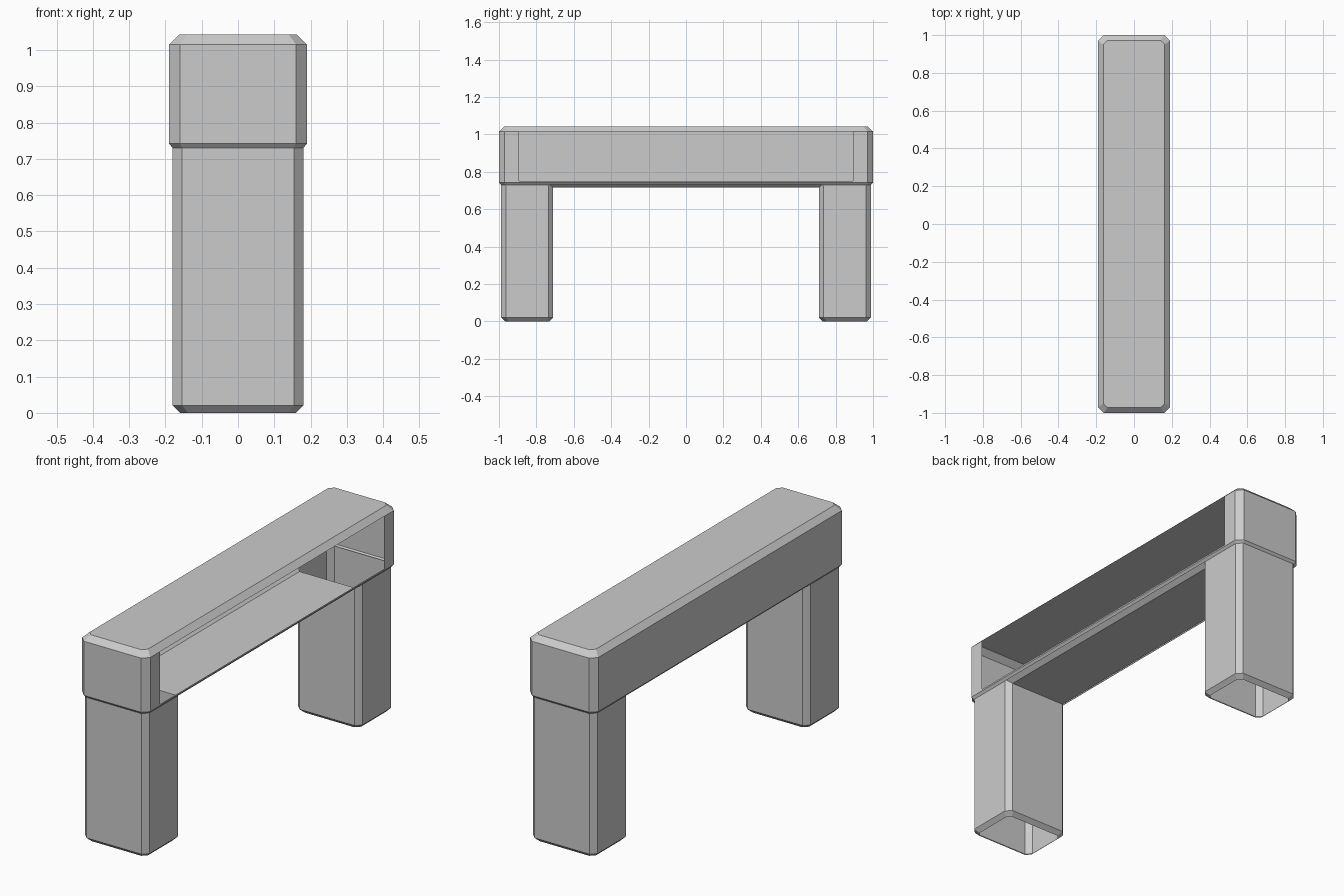
import bpy
import bmesh

cube = bpy.data.objects.get("Cube")
if cube:
    bpy.data.objects.remove(cube, do_unlink=True)

grey = bpy.data.materials.new("plain_grey")
grey.use_nodes = True
colour = (0.6, 0.6, 0.6, 1)
grey.diffuse_color = colour
grey.node_tree.nodes["Principled BSDF"].inputs["Base Color"].default_value = colour


def ring(bm, hx, y0, y1, chamfer, z):
    """Rectangle with cut corners, counter-clockwise; first side faces +x."""
    c = chamfer
    pts = [(hx, y0 + c), (hx, y1 - c), (hx - c, y1), (c - hx, y1),
           (-hx, y1 - c), (-hx, y0 + c), (c - hx, y0), (hx - c, y0)]
    return [bm.verts.new((x, y, z)) for x, y in pts]


def bridge(bm, low, high, skip=()):
    n = len(low)
    for i in range(n):
        if i not in skip:
            j = (i + 1) % n
            bm.faces.new((low[i], low[j], high[j], high[i]))


def finish(bm, name):
    mesh = bpy.data.meshes.new(name)
    bm.to_mesh(mesh)
    bm.free()
    mesh.materials.append(grey)
    obj = bpy.data.objects.new(name, mesh)
    bpy.context.collection.objects.link(obj)
    return obj


# Hollow beam: lip, walls, chamfered top, and an open window in the +x wall
bm = bmesh.new()
lip = ring(bm, 0.18, -0.99, 0.99, 0.026, 0.73)
base = ring(bm, 0.19, -1, 1, 0.03, 0.742)
shoulder = ring(bm, 0.19, -1, 1, 0.03, 1.015)
top = ring(bm, 0.162, -0.972, 0.972, 0.022, 1.042)
bridge(bm, lip, base)
bridge(bm, base, shoulder, skip=(0,))
bridge(bm, shoulder, top)
bm.faces.new(top)
window = [bm.verts.new((0.19, y, z)) for y, z in
          ((-0.893, 1.015), (-0.893, 0.75), (0.893, 0.75), (0.893, 1.015))]
frame = [shoulder[0], base[0], base[1], shoulder[1]]
for i in range(3):
    bm.faces.new((frame[i], frame[i + 1], window[i + 1], window[i]))
finish(bm, "beam")

# Hollow legs, open at both ends; the inner wall stops at the beam floor
INNER, OUTER, CUT = 0.71, 0.988, 0.026
FLOOR, EDGE = 0.715, 0.738
for name, side in (("front_leg", -1), ("back_leg", 1)):
    y0, y1 = sorted((side * INNER, side * OUTER))
    bm = bmesh.new()
    foot = ring(bm, 0.16, y0 + 0.02, y1 - 0.02, 0.022, 0)
    ankle = ring(bm, 0.18, y0, y1, CUT, 0.02)
    head = ring(bm, 0.18, y0, y1, CUT, EDGE)
    for v in head:
        if abs(v.co.y) < INNER + 0.01:
            v.co.z = FLOOR
    bridge(bm, foot, ankle)
    bridge(bm, ankle, head)
    finish(bm, name)

# Beam floor with chamfered long edges, mitred into the legs
bm = bmesh.new()
section = ((-0.18, EDGE, INNER + CUT), (CUT - 0.18, FLOOR, INNER),
           (0.18 - CUT, FLOOR, INNER), (0.18, EDGE, INNER + CUT))
rows = [[bm.verts.new((x, s * y, z)) for x, z, y in section] for s in (-1, 1)]
for i in range(3):
    bm.faces.new((rows[0][i], rows[1][i], rows[1][i + 1], rows[0][i + 1]))
finish(bm, "beam_floor")
